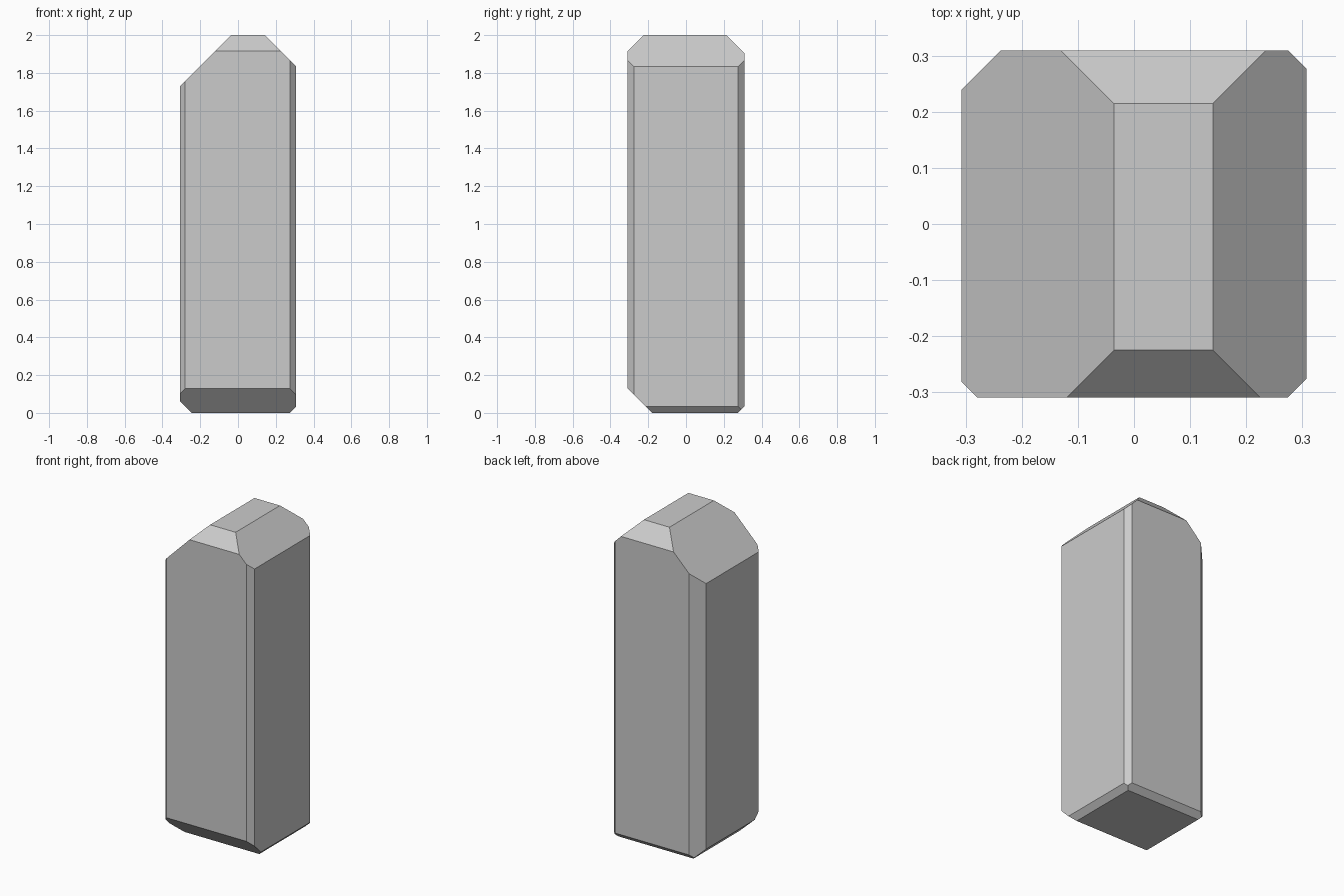
import bpy, bmesh
from mathutils import Vector, Matrix

if "Cube" in bpy.data.objects:
    bpy.data.objects.remove(bpy.data.objects["Cube"])

# Square block
bm = bmesh.new()
bmesh.ops.create_cube(bm, size=1, matrix=Matrix.Translation((0, 0, 1)) @ Matrix.Diagonal((0.615, 0.618, 2, 1)))

# 45 degree corner cuts: outward direction, plane distance (direction . point)
cuts = [
    # vertical edges
    ((-1, 1, 0), 0.547), ((1, 1, 0), 0.584), ((1, -1, 0), 0.583), ((-1, -1, 0), 0.589),
    # top edges
    ((1, 0, 1), 2.141), ((-1, 0, 1), 2.036), ((0, -1, 1), 2.225), ((0, 1, 1), 2.215),
    # bottom edges
    ((0, -1, -1), 0.180), ((0, 1, -1), 0.275), ((-1, 0, -1), 0.245), ((1, 0, -1), 0.274),
]
for direction, dist in cuts:
    n = Vector(direction)
    res = bmesh.ops.bisect_plane(bm, geom=bm.verts[:] + bm.edges[:] + bm.faces[:],
                                 dist=1e-6, plane_co=n * dist / n.length_squared,
                                 plane_no=n, clear_outer=True)
    edges = [e for e in res["geom_cut"] if isinstance(e, bmesh.types.BMEdge)]
    bmesh.ops.edgeloop_fill(bm, edges=edges)
bmesh.ops.recalc_face_normals(bm, faces=bm.faces[:])

# Chamfered pillar
mesh = bpy.data.meshes.new("chamfered_pillar")
bm.to_mesh(mesh)
bm.free()
pillar = bpy.data.objects.new("chamfered_pillar", mesh)
bpy.context.collection.objects.link(pillar)
